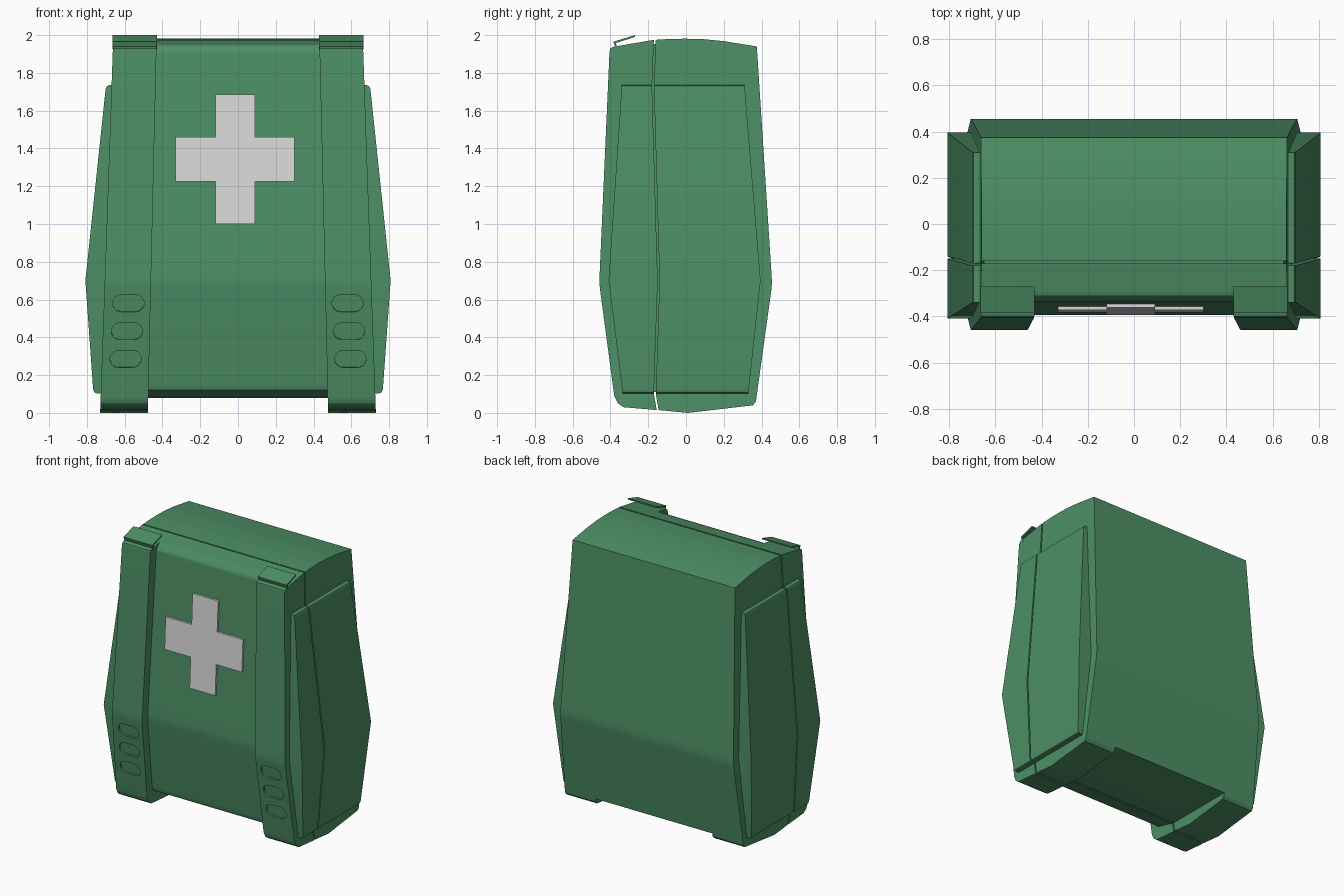
import bpy
import bmesh
import math

cube = bpy.data.objects.get("Cube")
if cube:
    bpy.data.objects.remove(cube, do_unlink=True)


def material(name, rgb):
    mat = bpy.data.materials.new(name)
    mat.use_nodes = True
    mat.diffuse_color = (*rgb, 1)
    node = next(n for n in mat.node_tree.nodes if n.type == "BSDF_PRINCIPLED")
    node.inputs["Base Color"].default_value = (*rgb, 1)
    node.inputs["Roughness"].default_value = 0.7
    return mat


green = material("pack green", (0.075, 0.275, 0.13))
grey = material("emblem pale grey", (0.7, 0.7, 0.7))


def loft(name, rings, mat):
    """Closed solid skinned through rings of equal point count."""
    bm = bmesh.new()
    loops = [[bm.verts.new(p) for p in ring] for ring in rings]
    for a, b in zip(loops, loops[1:]):
        for i in range(len(a)):
            j = (i + 1) % len(a)
            bm.faces.new((a[i], a[j], b[j], b[i]))
    bm.faces.new(loops[0])
    bm.faces.new(loops[-1])
    bmesh.ops.recalc_face_normals(bm, faces=bm.faces)
    mesh = bpy.data.meshes.new(name)
    bm.to_mesh(mesh)
    bm.free()
    mesh.materials.append(mat)
    obj = bpy.data.objects.new(name, mesh)
    bpy.context.collection.objects.link(obj)
    return obj


def select(obj):
    bpy.ops.object.select_all(action="DESELECT")
    obj.select_set(True)
    bpy.context.view_layer.objects.active = obj


def cut(obj, cutter):
    mod = obj.modifiers.new("cut", "BOOLEAN")
    mod.operation = "DIFFERENCE"
    mod.solver = "EXACT"
    mod.object = cutter
    select(obj)
    bpy.ops.object.modifier_apply(modifier=mod.name)


def smooth(obj):
    select(obj)
    bpy.ops.object.shade_smooth_by_angle(angle=math.radians(25))
    obj.modifiers.new("weighted normals", "WEIGHTED_NORMAL").keep_sharp = True


def mirror(obj):
    obj.modifiers.new("mirror", "MIRROR")


def at(z, knots):
    """Linear interpolation through (z, value) knots, top to bottom."""
    for (za, va), (zb, vb) in zip(knots, knots[1:]):
        if z >= zb:
            break
    return va + (vb - va) * (z - za) / (zb - za)


def half_width(z):
    return 0.66 + 0.035 * (2 - z)


def strap_inner(z):
    return 0.43 + 0.0235 * (2 - z)


def across(profile, width):
    """Left and right rings of a side profile, with a width set by height."""
    return [[(s * width(z), y, z) for y, z in profile] for s in (-1, 1)]


SEAM = [(1.975, -0.165), (1.73, -0.175), (0.7, -0.145), (0.1, -0.165), (0.015, -0.15)]
GAP = 0.005
seam_down = [(y, z) for z, y in SEAM]

# Main shells, split by the zip seam
front_profile = [(y - GAP, z) for y, z in seam_down] + [
    (-0.33, 0.03), (-0.36, 0.05), (-0.38, 0.09), (-0.456, 0.66), (-0.459, 0.7),
    (-0.457, 0.74), (-0.405, 1.91), (-0.4, 1.93), (-0.385, 1.938)]
roof = [(-0.08, 1.98), (0, 1.981), (0.1, 1.978), (0.2, 1.968), (0.375, 1.94)]
back_profile = [(y + GAP, z) for y, z in reversed(seam_down)] + roof + [
    (0.453, 0.73), (0.455, 0.69), (0.452, 0.65), (0.37, 0.06), (0.355, 0.04), (0.01, 0)]
front_cover = loft("front_cover", across(front_profile, half_width), green)
back_shell = loft("back_shell", across(back_profile, half_width), green)

# Dark core seen through the seam
core_profile = [(-0.22, 1.95), (-0.1, 1.955), (-0.1, 0.1), (-0.22, 0.12)]
loft("seam_core", across(core_profile, lambda z: half_width(z) - 0.012), green)

# Channel between the straps, running down the front and under the base
channel = [(-0.25, 2.1), (-0.28, 1.957), (-0.31, 1.945), (-0.328, 1.92), (-0.335, 1.9),
           (-0.393, 0.73), (-0.393, 0.67), (-0.325, 0.16), (-0.31, 0.12), (-0.15, 0.08),
           (0.6, 0.08), (0.6, -0.2), (-0.7, -0.2), (-0.7, 2.1)]
cutter = loft("channel_cutter", across(channel, strap_inner), green)
cut(front_cover, cutter)
cut(back_shell, cutter)
bpy.data.objects.remove(cutter, do_unlink=True)


# Three pill-shaped recesses on each strap
def pill(depth, half_length=0.083, radius=0.045, steps=10):
    ring = []
    for side in (1, -1):
        for k in range(steps + 1):
            a = math.pi * (k / steps - 0.5)
            x = half_length - radius + radius * math.cos(a)
            ring.append((side * x, depth, side * radius * math.sin(a)))
    return ring


for side in (-1, 1):
    for x, z in ((0.58, 0.58), (0.588, 0.432), (0.595, 0.285)):
        cutter = loft("pill_cutter", [pill(-0.05), pill(0.012)], green)
        cutter.location = (side * x, -0.38 - 0.133 * (z - 0.09), z)
        cutter.rotation_euler.x = 0.133
        bpy.context.view_layer.update()
        cut(front_cover, cutter)
        bpy.data.objects.remove(cutter, do_unlink=True)
smooth(front_cover)
smooth(back_shell)

# Side pockets, each in a front and a back half
ROWS = [(1.735, 0.682), (1.73, 0.694), (1.715, 0.701), (0.7, 0.808),
        (0.125, 0.767), (0.108, 0.76), (0.102, 0.745)]
FRONT_EDGE = [(1.735, -0.34), (0.7, -0.41), (0.1, -0.335)]
BACK_EDGE = [(1.735, 0.31), (0.7, 0.395), (0.1, 0.33)]


def pocket(name, start, end):
    rings = []
    for z, x in ROWS:
        y0, y1 = start(z), end(z)
        rings.append([(0.64, y0, z), (x, y0, z), (x, y1, z), (0.64, y1, z)])
    obj = loft(name, rings, green)
    mirror(obj)
    smooth(obj)


pocket("side_pocket_front", lambda z: at(z, FRONT_EDGE), lambda z: at(z, SEAM) - GAP)
pocket("side_pocket_back", lambda z: at(z, SEAM) + GAP, lambda z: at(z, BACK_EDGE))

# Folded clips on top of the straps
clip_profile = [(-0.27, 2.0), (-0.385, 1.965), (-0.37, 1.925), (-0.36, 1.925),
                (-0.372, 1.958), (-0.27, 1.99)]
clip = loft("strap_clip", [[(x, y, z) for y, z in clip_profile] for x in (0.43, 0.664)], green)
mirror(clip)

# Raised cross lying on the sloping front panel
L, R, IL, IR = -0.33, 0.3, -0.118, 0.09
T, B, IT, IB = 1.685, 1.0, 1.46, 1.225
outline = [(IL, T), (IR, T), (IR, IT), (R, IT), (R, IB), (IR, IB),
           (IR, B), (IL, B), (IL, IB), (L, IB), (L, IT), (IL, IT)]


def panel_y(z):
    return -0.335 - 0.0496 * (1.9 - z)


loft("front_cross", [[(x, panel_y(z) + d, z) for x, z in outline] for d in (-0.015, 0.01)], grey)
